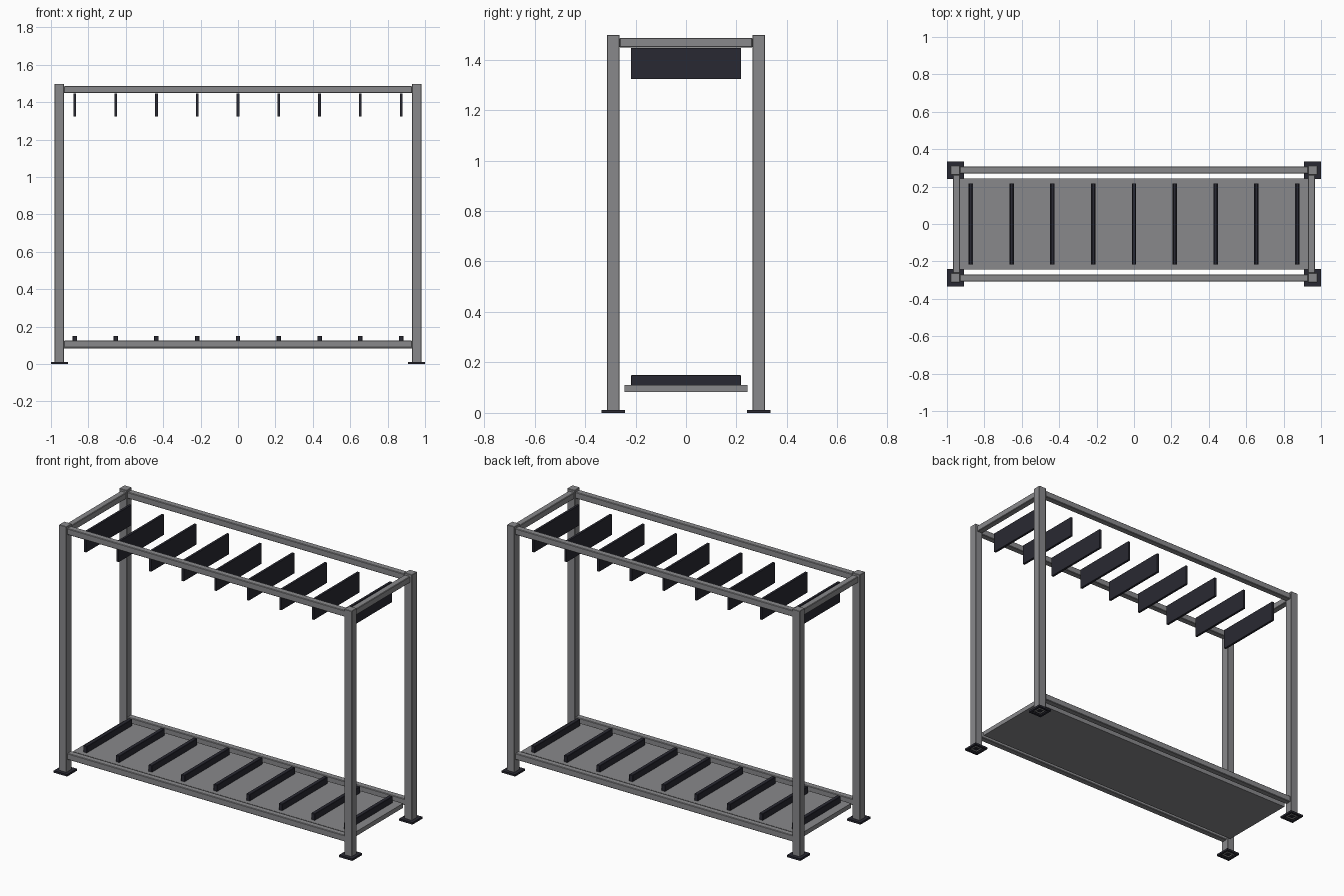
import bpy, bmesh

cube = bpy.data.objects.get("Cube")
if cube:
    bpy.data.objects.remove(cube)


def material(name, rgb):
    m = bpy.data.materials.new(name)
    m.use_nodes = True
    m.diffuse_color = (*rgb, 1)
    m.node_tree.nodes["Principled BSDF"].inputs["Base Color"].default_value = (*rgb, 1)
    return m


steel = material("grey steel", (0.25, 0.25, 0.26))
rubber = material("dark rubber", (0.022, 0.022, 0.032))


def box(name, center, size, mat, bevel=0.0, hollow=None):
    """Box with optional bevel; hollow = (wall, depth) recesses the underside."""
    bm = bmesh.new()
    bmesh.ops.create_cube(bm, size=1)
    for v in bm.verts:
        v.co = [c + s * a for c, s, a in zip(center, size, v.co)]
    if bevel:
        bmesh.ops.bevel(bm, geom=bm.edges[:], offset=bevel, segments=1, affect='EDGES')
    if hollow:
        bottom = min(bm.faces, key=lambda f: f.calc_center_median().z)
        bmesh.ops.inset_region(bm, faces=[bottom], thickness=hollow[0])
        inner = bmesh.ops.extrude_discrete_faces(bm, faces=[bottom])["faces"]
        bmesh.ops.translate(bm, verts=inner[0].verts[:], vec=(0, 0, hollow[1]))
    mesh = bpy.data.meshes.new(name)
    bm.to_mesh(mesh)
    bm.free()
    mesh.materials.append(mat)
    obj = bpy.data.objects.new(name, mesh)
    bpy.context.collection.objects.link(obj)


POST_X, POST_Y, POST_W = 0.955, 0.288, 0.05
RAIL = 0.038

# Corner posts, open underneath, standing on foot plates
for sx, side in ((-1, "right"), (1, "left")):
    for sy, end in ((-1, "front"), (1, "back")):
        x, y = sx * POST_X, sy * POST_Y
        box(f"post_{end}_{side}", (x, y, 0.75), (POST_W, POST_W, 1.496), steel,
            bevel=0.002, hollow=(0.008, 0.3))
        box(f"foot_{end}_{side}", (x, y, 0.006), (0.09, 0.094, 0.012), rubber,
            hollow=(0.02, 0.008))

# Long rails, top and bottom
span = 2 * POST_X - POST_W
for sy, end in ((-1, "front"), (1, "back")):
    for z, level in ((1.467, "upper"), (0.106, "lower")):
        box(f"{level}_rail_{end}", (0, sy * POST_Y, z), (span, RAIL, RAIL), steel, bevel=0.003)

# Short rails across the top ends
for sx, side in ((-1, "right"), (1, "left")):
    box(f"end_rail_{side}", (sx * 0.95, 0, 1.467), (RAIL, 2 * POST_Y - POST_W, RAIL),
        steel, bevel=0.003)

# Bottom shelf
box("shelf", (0, 0, 0.097), (1.87, 0.488, 0.027), steel)

# Hanging dividers with matching floor strips
for i in range(9):
    x = (i - 4) * 0.218
    box(f"hanging_divider_{i + 1}", (x, 0, 1.385), (0.014, 0.434, 0.123), rubber)
    box(f"floor_strip_{i + 1}", (x, 0, 0.13), (0.024, 0.434, 0.041), rubber, bevel=0.002)
